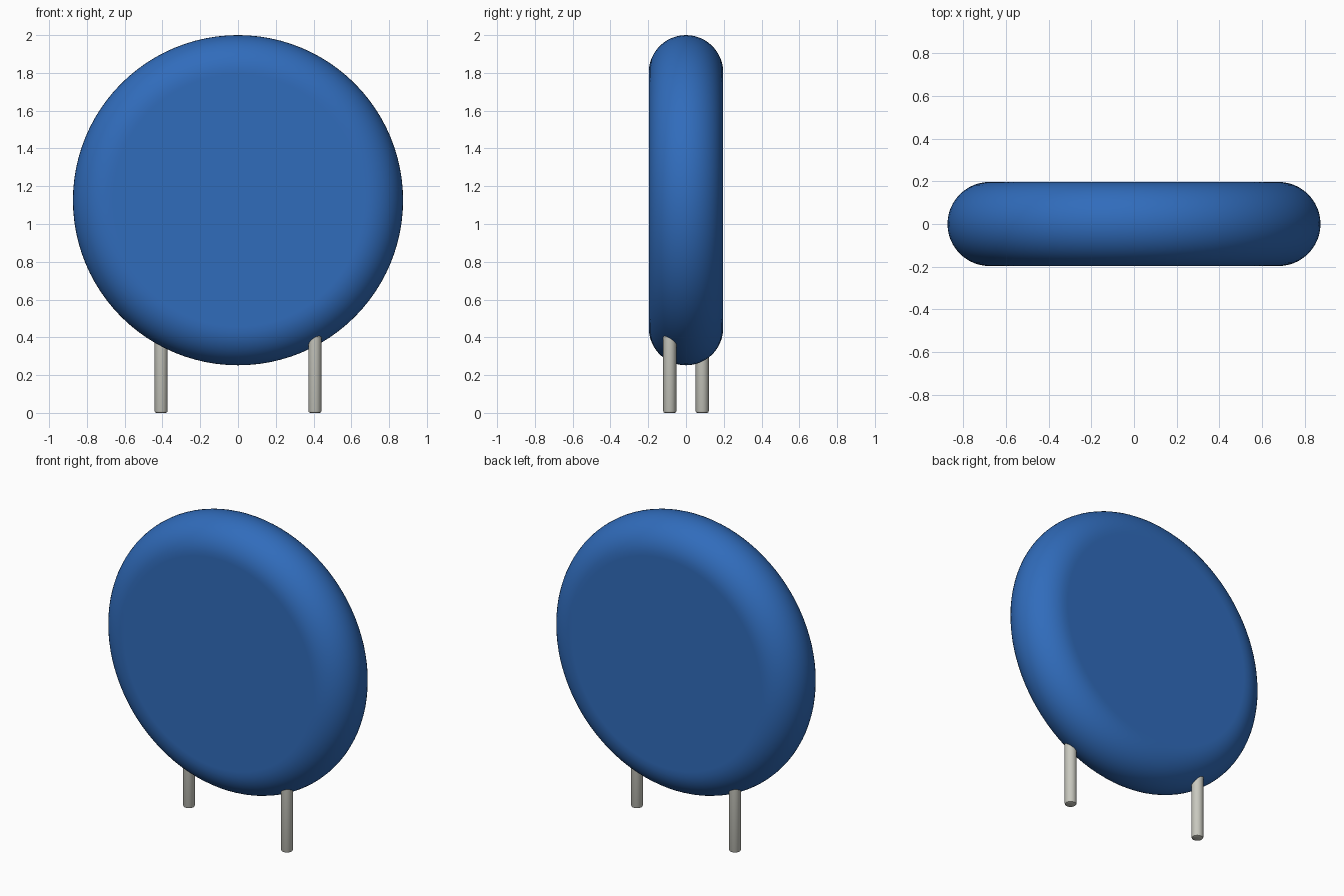
import bpy, bmesh, math
from mathutils import Vector

old = bpy.data.objects.get("Cube")
if old:
    bpy.data.objects.remove(old, do_unlink=True)


def material(name, rgb):
    mat = bpy.data.materials.new(name)
    mat.use_nodes = True
    colour = (*rgb, 1.0)
    mat.diffuse_color = colour
    mat.node_tree.nodes["Principled BSDF"].inputs["Base Color"].default_value = colour
    return mat


def lathe(name, profile, axis, location, steps, mat):
    """Revolve profile points around an axis through the local origin."""
    bm = bmesh.new()
    verts = [bm.verts.new(p) for p in profile]
    edges = [bm.edges.new(pair) for pair in zip(verts, verts[1:])]
    bmesh.ops.spin(bm, geom=verts + edges, cent=(0, 0, 0), axis=axis,
                   angle=math.tau, steps=steps, use_duplicate=False)
    bmesh.ops.remove_doubles(bm, verts=bm.verts, dist=1e-5)
    bmesh.ops.recalc_face_normals(bm, faces=bm.faces)
    mesh = bpy.data.meshes.new(name)
    bm.to_mesh(mesh)
    bm.free()
    mesh.materials.append(mat)
    obj = bpy.data.objects.new(name, mesh)
    obj.location = location
    bpy.context.collection.objects.link(obj)
    bpy.ops.object.select_all(action='DESELECT')
    obj.select_set(True)
    bpy.context.view_layer.objects.active = obj
    bpy.ops.object.shade_smooth_by_angle(angle=math.radians(35))
    return obj


blue = material("blue coating", (0.030, 0.150, 0.500))
tin = material("tinned metal", (0.58, 0.58, 0.52))

# Disc body: flat faces front and back, fully rounded rim
RADIUS, HALF, CENTRE_Z = 0.874, 0.197, 1.126
flat = RADIUS - HALF
rim = [(flat + HALF * math.cos(a), HALF * math.sin(a), 0)
       for a in (math.radians(-90 + 7.5 * i) for i in range(25))]
body = [(0, -HALF, 0), (flat - 0.01, -HALF, 0), *rim,
        (flat - 0.01, HALF, 0), (0, HALF, 0)]
lathe("disc_body", body, Vector((0, 1, 0)), (0, 0, CENTRE_Z), 96, blue)

# Two staggered wire leads with softened bottom edges, running into the body
R, B, TOP = 0.035, 0.01, 0.50
lead = [(0, 0, 0), (R - B, 0, 0), (R - 0.3 * B, 0, 0.3 * B), (R, 0, B),
        (R, 0, TOP), (0, 0, TOP)]
for name, side in (("left_lead", 1), ("right_lead", -1)):
    lathe(name, lead, Vector((0, 0, 1)), (0.407 * side, -0.086 * side, 0), 24, tin)
